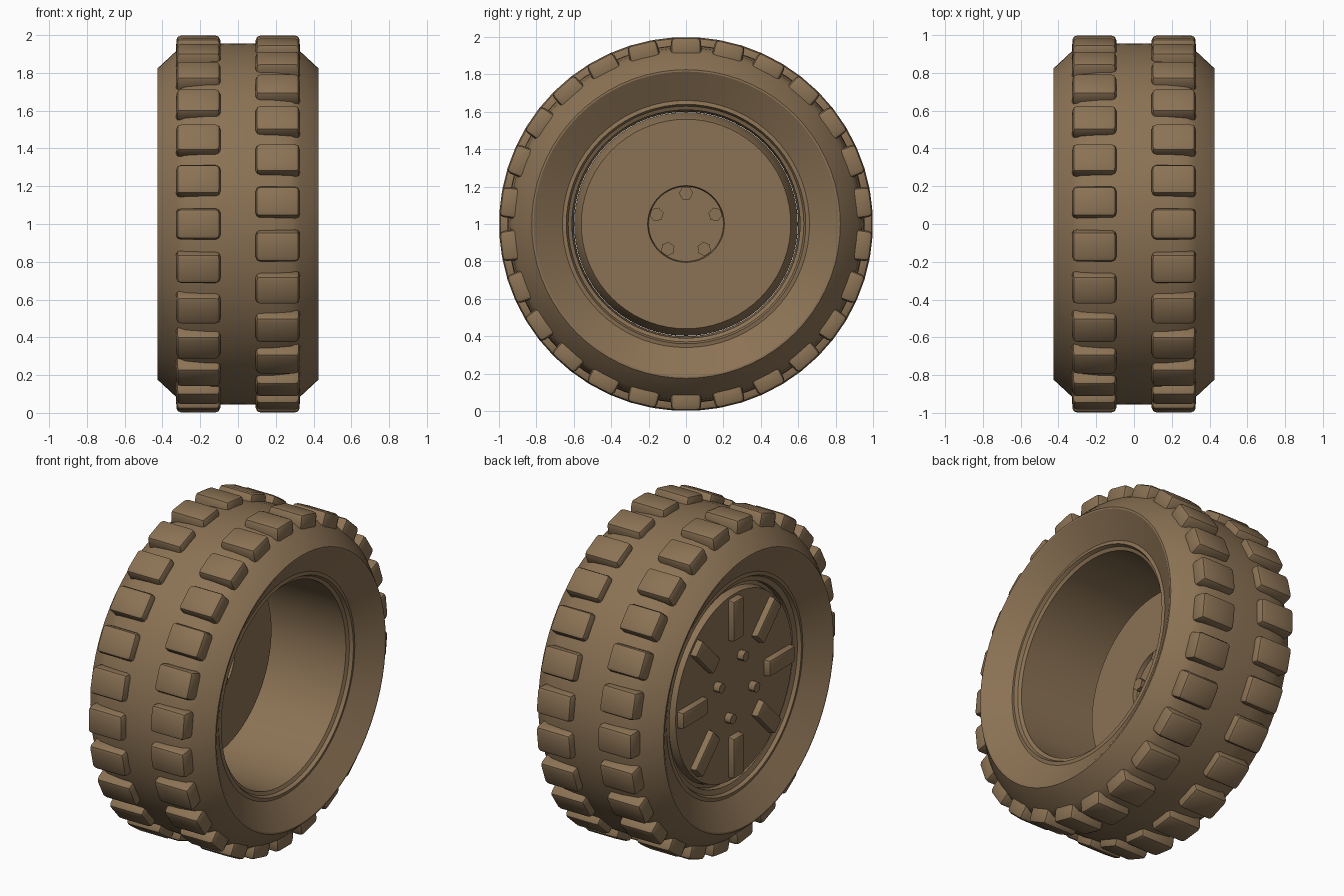
import bpy, bmesh, math
from mathutils import Matrix, Vector

if "Cube" in bpy.data.objects:
    bpy.data.objects.remove(bpy.data.objects["Cube"])

rubber = bpy.data.materials.new("earth_brown")
rubber.diffuse_color = (0.26, 0.17, 0.09, 1)
rubber.use_nodes = True
rubber.node_tree.nodes["Principled BSDF"].inputs["Base Color"].default_value = rubber.diffuse_color
CENTRE = Matrix.Translation((0, 0, 1))


def finish(name, bm, angle=30):
    bmesh.ops.recalc_face_normals(bm, faces=bm.faces)
    bm.transform(CENTRE)
    me = bpy.data.meshes.new(name)
    bm.to_mesh(me)
    bm.free()
    me.materials.append(rubber)
    ob = bpy.data.objects.new(name, me)
    bpy.context.collection.objects.link(ob)
    bpy.ops.object.select_all(action='DESELECT')
    ob.select_set(True)
    bpy.context.view_layer.objects.active = ob
    bpy.ops.object.shade_smooth_by_angle(angle=math.radians(angle))
    return ob


def lathe(name, profile, closed=True, n=72):
    """Turn an (x, radius) profile around the wheel axis."""
    bm = bmesh.new()
    vs = [bm.verts.new((x, 0, r)) for x, r in profile]
    pairs = list(zip(vs, vs[1:])) + ([(vs[-1], vs[0])] if closed else [])
    es = [bm.edges.new(p) for p in pairs]
    bmesh.ops.spin(bm, geom=vs + es, cent=(0, 0, 0), axis=(1, 0, 0),
                   angle=math.tau, steps=n, use_merge=True)
    bmesh.ops.remove_doubles(bm, verts=bm.verts, dist=1e-5)
    return finish(name, bm)


def ring(name, count, start, place, size, bevel, taper=1.0, axis=2):
    """Bevelled boxes repeated around the axis; start is the angle from the top."""
    bm = bmesh.new()
    for i in range(count):
        part = bmesh.new()
        bmesh.ops.create_cube(part, size=1, matrix=Matrix.Diagonal((*size, 1)))
        for v in part.verts:
            if v.co[axis] * (1 if axis == 2 else -1) > 0:
                for k in range(3):
                    if k != axis:
                        v.co[k] *= taper
        bmesh.ops.bevel(part, geom=part.edges[:], offset=bevel, segments=2,
                        profile=0.5, affect='EDGES')
        part.transform(Matrix.Rotation(start + math.tau * i / count, 4, 'X')
                       @ Matrix.Translation(place))
        me = bpy.data.meshes.new("tmp")
        part.to_mesh(me)
        part.free()
        bm.from_mesh(me)
        bpy.data.meshes.remove(me)
    return finish(name, bm, 35)


def bolts(name, count, start, x, r, radius, depth, sides):
    bm = bmesh.new()
    for i in range(count):
        m = (Matrix.Rotation(start + math.tau * i / count, 4, 'X')
             @ Matrix.Translation((x, 0, r)) @ Matrix.Rotation(math.pi / 2, 4, 'Y'))
        bmesh.ops.create_cone(bm, cap_ends=True, segments=sides, radius1=radius,
                              radius2=radius, depth=depth, matrix=m)
    return finish(name, bm)


# Tyre carcass: crowned tread, chamfered shoulders, sidewalls sloping inward
half = [(0.33, 0.66), (0.425, 0.815), (0.425, 0.825), (0.325, 0.918),
        (0.28, 0.942), (0.18, 0.953)]
lathe("tyre", half + [(0, 0.956)] + [(-x, r) for x, r in reversed(half)]
      + [(-0.28, 0.65), (0.28, 0.65)])

# Rim barrel with a stepped lip at both ends
lathe("rim_barrel", [(0.33, 0.662), (0.335, 0.64), (0.315, 0.63), (0.305, 0.61),
                     (-0.305, 0.60), (-0.315, 0.63), (-0.335, 0.64),
                     (-0.33, 0.662), (0, 0.67)])

# Wheel disc: chamfered inner edge, shallow hub recess, flat outer face
lathe("wheel_disc", [(-0.19, 0), (-0.19, 0.20), (-0.165, 0.205), (-0.165, 0.56),
                     (-0.24, 0.598), (-0.27, 0.598), (-0.28, 0.575),
                     (-0.325, 0.565), (-0.325, 0)], closed=False)

# Tread blocks: two rows, staggered by half a pitch
STEP = math.tau / 26
for side, shift in ((1, 0), (-1, STEP / 2)):
    ring("tread_blocks_right" if side > 0 else "tread_blocks_left", 26, shift,
         (side * 0.21, 0, 0.945), (0.238, 0.166, 0.106), 0.024, 0.97)

# Raised spokes on the outer face
ring("spokes", 8, 0, (-0.325, 0, 0.42), (0.075, 0.11, 0.27), 0.012, 0.9, axis=0)

# Lug nuts outside and hub bolts inside
bolts("lug_nuts", 4, math.radians(20), -0.335, 0.18, 0.03, 0.06, 12)
bolts("hub_bolts", 5, 0, -0.178, 0.165, 0.038, 0.04, 6)
